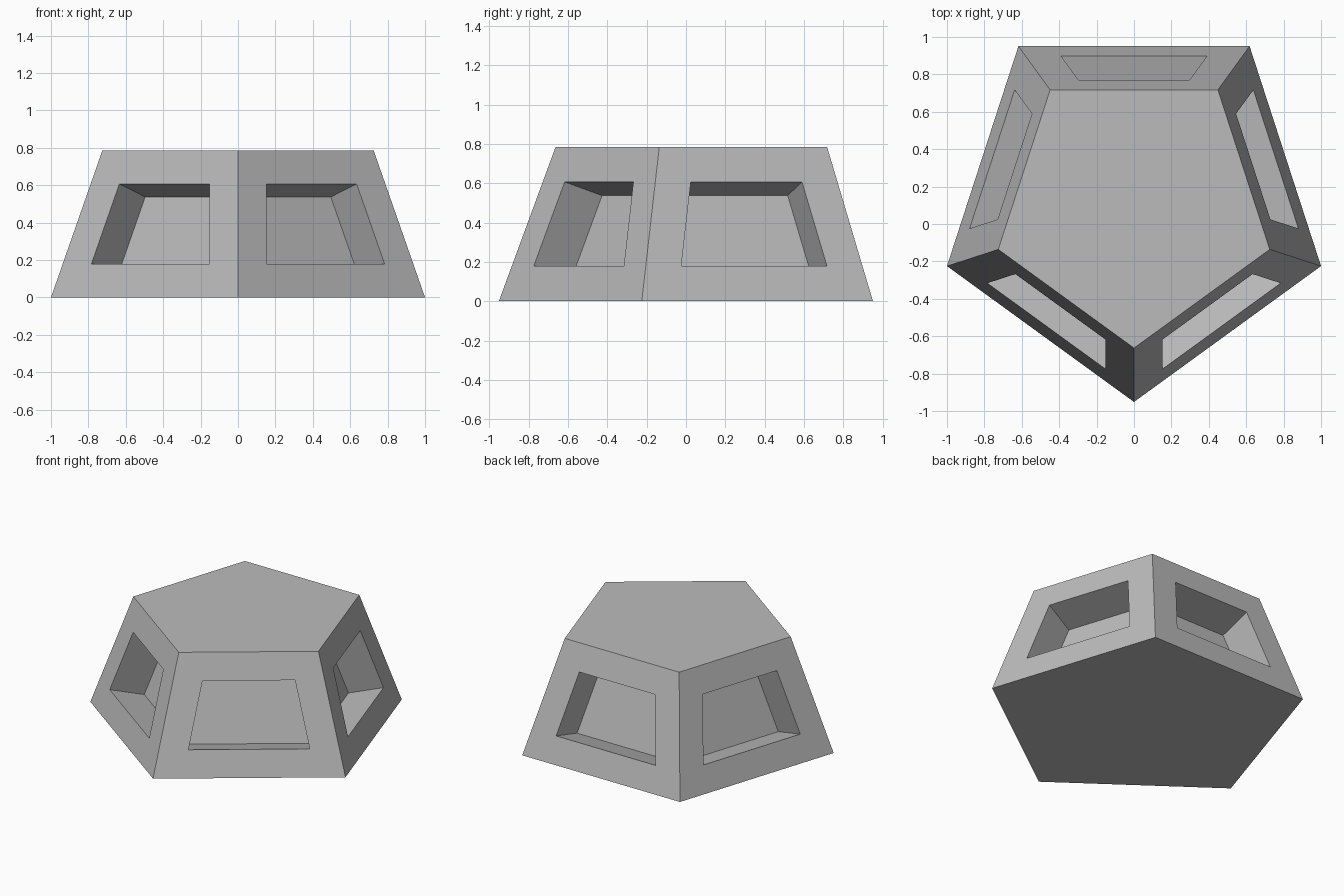
import bpy, bmesh, math
from mathutils import Vector

# Remove the default cube
cube = bpy.data.objects.get("Cube")
if cube:
    bpy.data.objects.remove(cube, do_unlink=True)

SIDES, HEIGHT = 5, 0.785
BASE_R, TOP_R, CENTRE_Y = 1.0515, 0.763, 0.1
FRAME, DEPTH = 0.186, 0.245

# Plain grey material
grey = bpy.data.materials.new("light grey")
grey.use_nodes = True
colour = (0.5, 0.5, 0.5, 1)
grey.diffuse_color = colour
grey.node_tree.nodes["Principled BSDF"].inputs["Base Color"].default_value = colour


def ring(bm, radius, z):
    """One pentagon with a corner pointing to the front."""
    angles = [math.tau * i / SIDES - math.pi / 2 for i in range(SIDES)]
    return [bm.verts.new(Vector((radius * math.cos(a), CENTRE_Y + radius * math.sin(a), z)))
            for a in angles]


# Tapered five-sided body
bm = bmesh.new()
base, top = ring(bm, BASE_R, 0), ring(bm, TOP_R, HEIGHT)
bm.faces.new(base[::-1])
bm.faces.new(top)
walls = []
for i in range(SIDES):
    j = (i + 1) % SIDES
    walls.append(bm.faces.new((base[i], base[j], top[j], top[i])))
bm.normal_update()

# Window recesses: even frame on each wall, then sunk square to the wall
bmesh.ops.inset_individual(bm, faces=walls, thickness=FRAME, use_even_offset=True)
bm.normal_update()
bmesh.ops.inset_individual(bm, faces=walls, thickness=0, depth=-DEPTH)
bm.normal_update()

mesh = bpy.data.meshes.new("recessed_body")
bm.to_mesh(mesh)
bm.free()
mesh.materials.append(grey)
body = bpy.data.objects.new("recessed_body", mesh)
bpy.context.scene.collection.objects.link(body)
